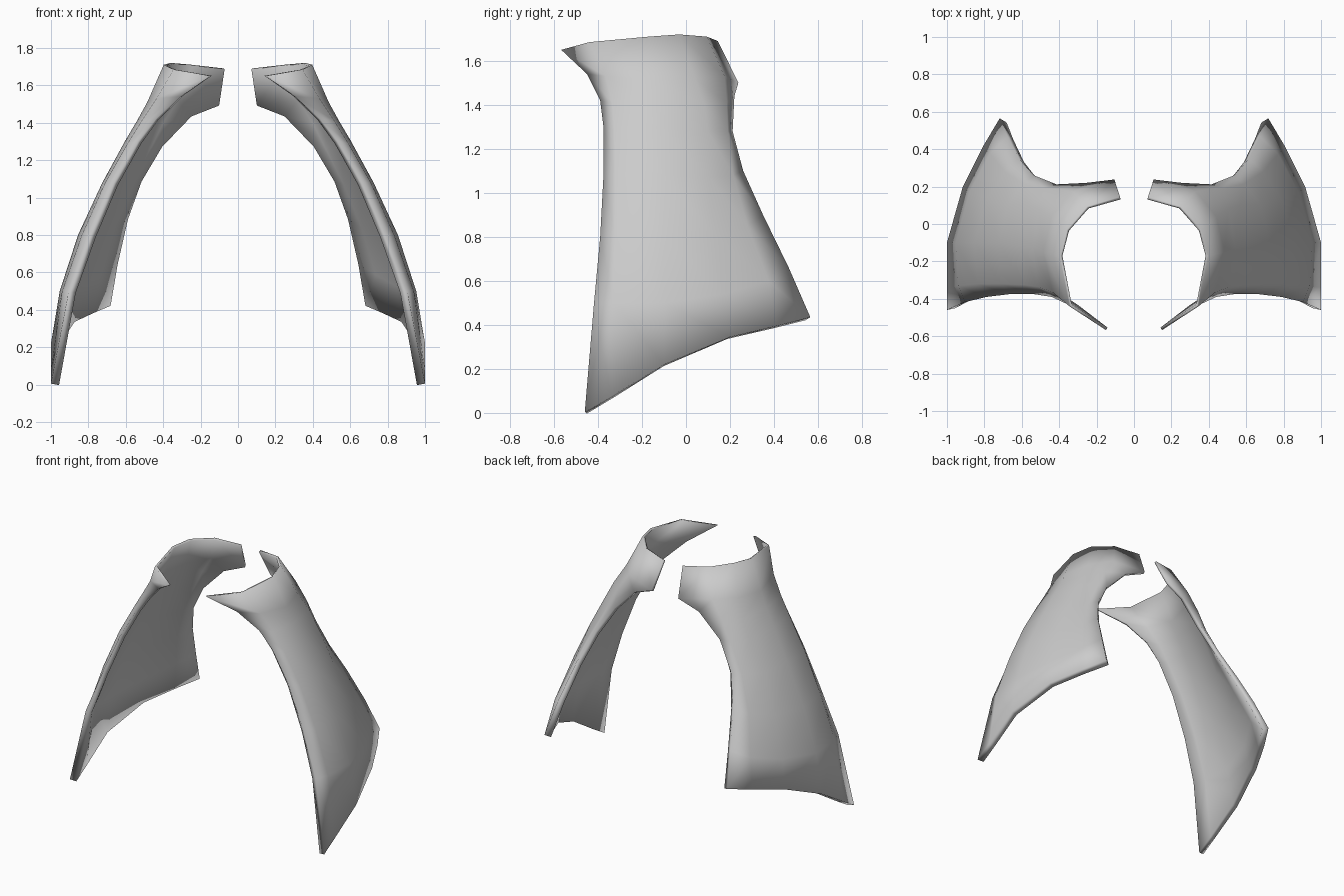
import bpy, bmesh
from mathutils import Vector

cube = bpy.data.objects.get("Cube")
if cube:
    bpy.data.objects.remove(cube, do_unlink=True)

# Single plain grey
grey = bpy.data.materials.new("plain_grey")
grey.use_nodes = True
colour = (0.6, 0.6, 0.6, 1)
grey.diffuse_color = colour
grey.node_tree.nodes["Principled BSDF"].inputs["Base Color"].default_value = colour

# Profile lines running from the collar rim down to the hem
front_edge = [(.15, -.567, 1.65), (.31, -.45, 1.54), (.44, -.39, 1.42), (.535, -.375, 1.3),
              (.665, -.375, 1.08), (.79, -.39, .8), (.905, -.418, .5), (1.0, -.46, .005)]
front_fold = [(.345, -.44, 1.685), (.435, -.365, 1.53), (.515, -.335, 1.41), (.59, -.325, 1.29),
              (.71, -.32, 1.08), (.835, -.32, .8), (.94, -.33, .5), (1.0, -.34, .075)]
side = [(.397, -.17, 1.71), (.485, -.15, 1.51), (.54, -.13, 1.41), (.605, -.12, 1.3),
        (.725, -.1, 1.08), (.855, -.1, .8), (.953, -.1, .5), (1.0, -.1, .22)]
side_back = [(.36, -.03, 1.72), (.44, .04, 1.52), (.505, .085, 1.40), (.565, .1, 1.28),
             (.675, .105, 1.07), (.79, .13, .81), (.88, .17, .54), (.915, .2, .345)]
back_fold = [(.25, .095, 1.71), (.33, .175, 1.53), (.41, .185, 1.41), (.48, .19, 1.28),
             (.59, .215, 1.08), (.69, .28, .85), (.77, .375, .6), (.81, .41, .395)]
back_edge = [(.075, .145, 1.69), (.105, .238, 1.5), (.255, .22, 1.44), (.415, .212, 1.28),
             (.535, .26, 1.1), (.615, .35, .9), (.675, .467, .66), (.718, .565, .435)]
lines = (front_edge, front_fold, side, side_back, back_fold, back_edge)

# Loft the panel through the profiles
bm = bmesh.new()
grid = [[bm.verts.new(Vector(p)) for p in line] for line in lines]
for a, b in zip(grid, grid[1:]):
    for i in range(len(a) - 1):
        bm.faces.new((a[i], a[i + 1], b[i + 1], b[i]))
bm.normal_update()
mesh = bpy.data.meshes.new("panel")
bm.to_mesh(mesh)
bm.free()
mesh.materials.append(grey)


def add_panel(name, sign):
    data = mesh.copy()
    panel = bpy.data.objects.new(name, data)
    bpy.context.collection.objects.link(panel)
    if sign < 0:
        for v in data.vertices:
            v.co.x *= -1
        data.flip_normals()
    # Thin at the collar, thicker at the hem
    group = panel.vertex_groups.new(name="thickness")
    count = len(front_edge)
    for v in data.vertices:
        group.add([v.index], .35 + .65 * (v.index % count) / (count - 1), 'REPLACE')
    solid = panel.modifiers.new("thickness", 'SOLIDIFY')
    solid.thickness = .045
    solid.offset = -1
    solid.vertex_group = group.name
    bpy.ops.object.select_all(action='DESELECT')
    panel.select_set(True)
    bpy.context.view_layer.objects.active = panel
    bpy.ops.object.modifier_apply(modifier=solid.name)
    bpy.ops.object.shade_smooth()


add_panel("left_panel", 1)
add_panel("right_panel", -1)
